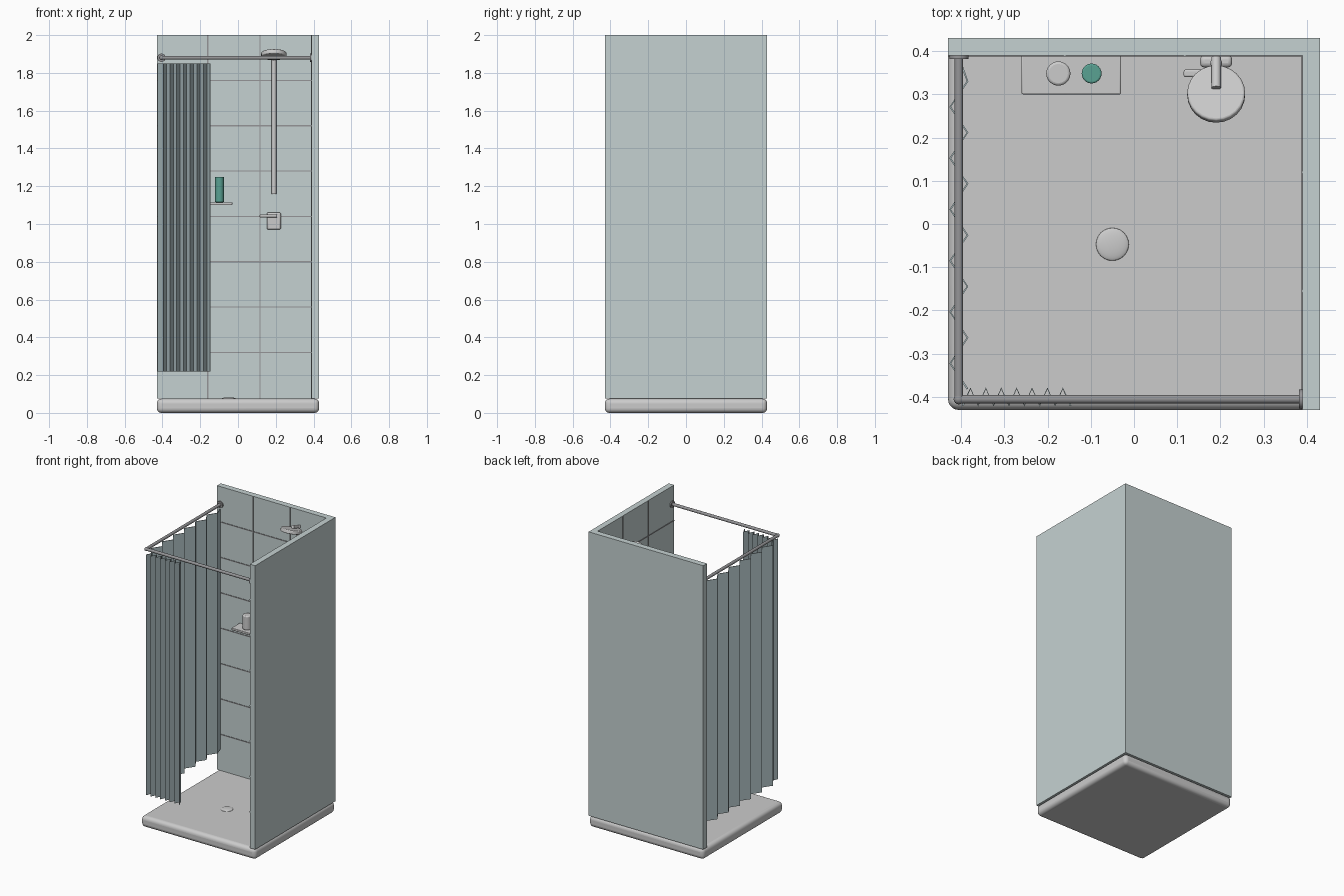
import bpy, math
from mathutils import Vector

if "Cube" in bpy.data.objects:
    bpy.data.objects.remove(bpy.data.objects["Cube"])


def mat(name, rgb):
    m = bpy.data.materials.new(name)
    m.diffuse_color = (*rgb, 1)
    m.use_nodes = True
    m.node_tree.nodes["Principled BSDF"].inputs["Base Color"].default_value = m.diffuse_color
    return m


WALL = mat("pale_panel", (0.56, 0.64, 0.64))
CLOTH = mat("curtain_cloth", (0.42, 0.52, 0.54))
GREEN = mat("green_plastic", (0.10, 0.36, 0.29))
DARK = mat("dark_metal", (0.3, 0.3, 0.31))


def finish(o, name, m=None, bevel=0, seg=3, smooth=True):
    o.name = name
    if m:
        o.data.materials.append(m)
    if bevel:
        b = o.modifiers.new("bevel", "BEVEL")
        b.width, b.segments = bevel, seg
        b.limit_method = 'ANGLE'
    if smooth:
        bpy.ops.object.select_all(action='DESELECT')
        o.select_set(True)
        bpy.context.view_layer.objects.active = o
        bpy.ops.object.shade_smooth_by_angle(angle=math.radians(40))
    return o


def box(name, lo, hi, m=None, bevel=0, seg=3):
    lo, hi = Vector(lo), Vector(hi)
    bpy.ops.mesh.primitive_cube_add(size=1, location=(lo + hi) / 2)
    o = bpy.context.object
    o.scale = hi - lo
    bpy.ops.object.transform_apply(location=False, rotation=False, scale=True)
    return finish(o, name, m, bevel, seg, bevel > 0)


def rod(name, a, b, r, m=None, bevel=0, sides=24):
    a, b = Vector(a), Vector(b)
    bpy.ops.mesh.primitive_cylinder_add(vertices=sides, radius=r, depth=(b - a).length,
                                        location=(a + b) / 2)
    o = bpy.context.object
    o.rotation_euler = (b - a).to_track_quat('Z', 'Y').to_euler()
    return finish(o, name, m, bevel)


def ball(name, c, r, m=None, squash=1):
    bpy.ops.mesh.primitive_uv_sphere_add(segments=24, ring_count=12, radius=r, location=c)
    o = bpy.context.object
    o.scale.z = squash
    return finish(o, name, m)


# pleated sheet: plan-view zigzag extruded upwards
def curtain(name, pts, z0, z1):
    n = len(pts)
    verts = [(x, y, z) for z in (z0, z1) for x, y in pts]
    faces = [(i, i + 1, n + i + 1, n + i) for i in range(n - 1)]
    me = bpy.data.meshes.new(name)
    me.from_pydata(verts, [], faces)
    o = bpy.data.objects.new(name, me)
    bpy.context.collection.objects.link(o)
    s = o.modifiers.new("thickness", "SOLIDIFY")
    s.thickness, s.offset = 0.004, 0
    return finish(o, name, CLOTH, smooth=False)


# tray and drain
box("shower_tray", (-0.43, -0.43, 0), (0.43, 0.43, 0.075), None, 0.025, 5)
ball("drain_cover", (-0.05, -0.047, 0.075), 0.038, None, 0.2)

# two wall panels
box("back_wall", (-0.43, 0.39, 0.075), (0.43, 0.43, 2), WALL)
box("right_wall", (0.39, -0.43, 0.075), (0.43, 0.39, 2), WALL)

# tile joints on the inner faces
t, w = 0.003, 0.003
for i in range(7):
    z = 0.32 + 0.24 * i
    box(f"back_joint_{i}", (-0.43, 0.39 - t, z - w), (0.39, 0.391, z + w), DARK)
    box(f"right_joint_{i}", (0.39 - t, -0.43, z - w), (0.391, 0.39, z + w), DARK)
for i, (x, y) in enumerate([(-0.16, 0.12), (0.117, -0.155)]):
    box(f"back_upright_joint_{i}", (x - w, 0.39 - t, 0.075), (x + w, 0.391, 2), DARK)
    box(f"right_upright_joint_{i}", (0.39 - t, y - w, 0.075), (0.391, y + w, 2), DARK)

# curtain rail with corner elbow and wall flanges
c = -0.405
rod("front_rail", (c, c, 1.88), (0.39, c, 1.88), 0.01, DARK)
rod("left_rail", (c, c, 1.88), (c, 0.39, 1.88), 0.01, DARK)
ball("rail_elbow", (c, c, 1.88), 0.012, DARK)
rod("right_flange", (0.382, c, 1.88), (0.39, c, 1.88), 0.022, DARK)
rod("back_flange", (c, 0.382, 1.88), (c, 0.39, 1.88), 0.022, DARK)

# curtains: wide pleats on the left, bunched pleats at the front
left = [(-0.405, 0.385)] + [(-0.385 if i % 2 == 0 else -0.425, 0.33 - 0.0593 * i) for i in range(13)]
front = [(-0.396 + 0.0178 * i, -0.38 if i % 2 else -0.42) for i in range(15)]
curtain("left_curtain", left, 0.22, 1.85)
curtain("front_curtain", front, 0.22, 1.85)

# shower riser, arm and head
rod("riser_pipe", (0.19, 0.372, 1.16), (0.19, 0.372, 1.89), 0.013)
ball("riser_elbow", (0.19, 0.372, 1.89), 0.0135)
rod("shower_arm", (0.19, 0.385, 1.89), (0.19, 0.315, 1.915), 0.011)
rod("shower_head", (0.19, 0.297, 1.885), (0.19, 0.304, 1.908), 0.067, None, 0.005)

# mixer valve
box("valve_body", (0.153, 0.362, 0.97), (0.227, 0.39, 1.062), None, 0.01)
rod("valve_stem", (0.19, 0.365, 1.043), (0.19, 0.348, 1.043), 0.01)
box("valve_lever", (0.115, 0.34, 1.034), (0.207, 0.357, 1.051), None, 0.004)

# shelf with two bottles
box("shelf", (-0.26, 0.30, 1.10), (-0.03, 0.39, 1.115), None, 0.003, 2)
rod("grey_bottle", (-0.175, 0.348, 1.115), (-0.175, 0.348, 1.21), 0.028, None, 0.006)
rod("green_bottle", (-0.098, 0.348, 1.115), (-0.098, 0.348, 1.25), 0.023, GREEN, 0.004)
